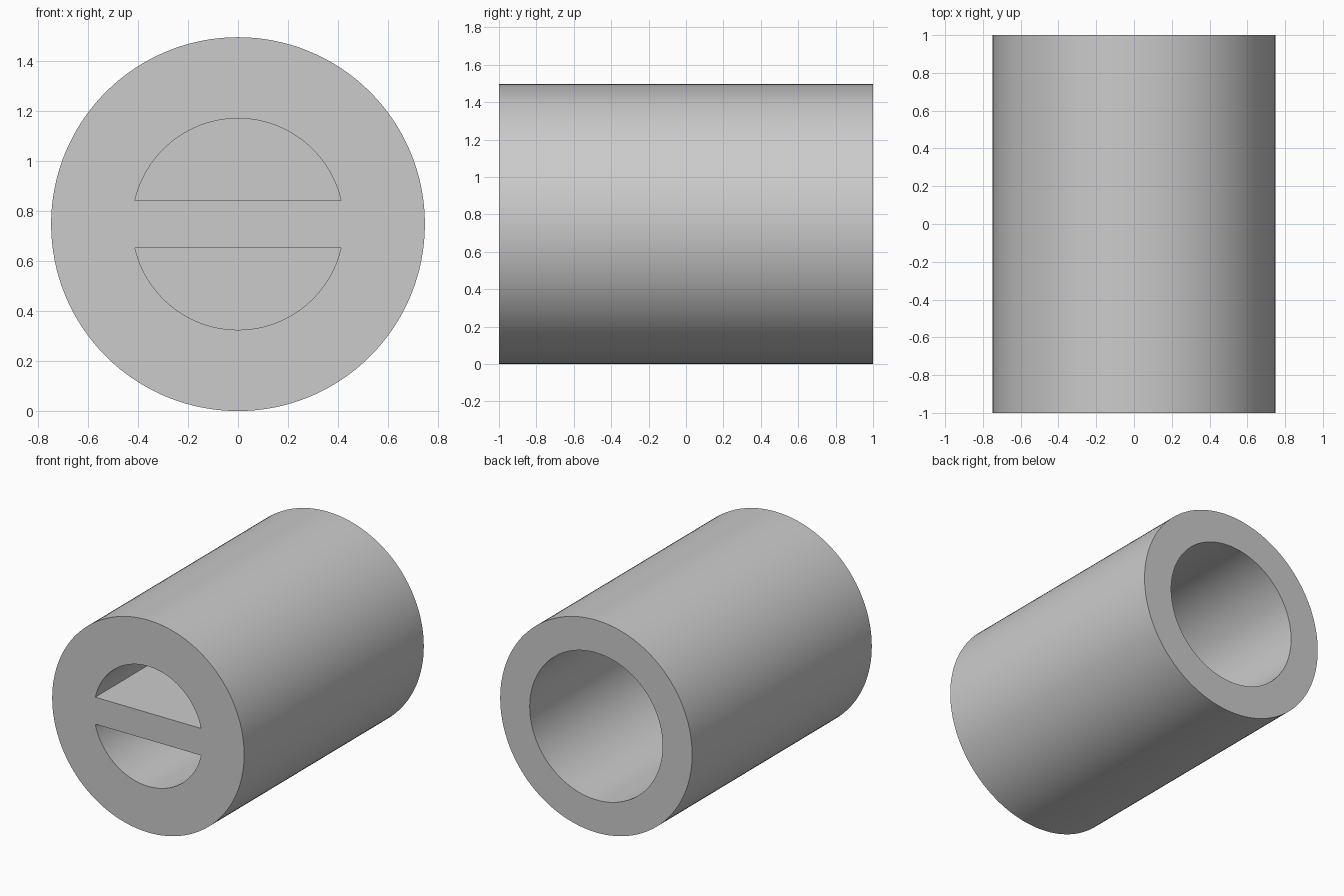
import bpy, bmesh, math
from mathutils import Vector

if "Cube" in bpy.data.objects:
    bpy.data.objects.remove(bpy.data.objects["Cube"], do_unlink=True)

RADIUS, HALF_LENGTH, CENTRE = 0.748, 1.0, 0.748
BORE_RADIUS, BORE_DEPTH = 0.518, 1.2
SLOT_RADIUS, SLOT_DEPTH, BAR_HALF = 0.423, 0.65, 0.095

grey = bpy.data.materials.new("plain grey")
grey.use_nodes = True
colour = (0.6, 0.6, 0.6, 1)
grey.diffuse_color = colour
grey.node_tree.nodes["Principled BSDF"].inputs["Base Color"].default_value = colour


def prism(name, outline, y0, y1):
    """Extrude an x-z outline from y0 to y1."""
    bm = bmesh.new()
    face = bm.faces.new([bm.verts.new((x, y0, CENTRE + z)) for x, z in outline])
    made = bmesh.ops.extrude_face_region(bm, geom=[face])["geom"]
    verts = [v for v in made if isinstance(v, bmesh.types.BMVert)]
    bmesh.ops.translate(bm, verts=verts, vec=Vector((0, y1 - y0, 0)))
    bmesh.ops.recalc_face_normals(bm, faces=bm.faces)
    mesh = bpy.data.meshes.new(name)
    bm.to_mesh(mesh)
    bm.free()
    mesh.materials.append(grey)
    obj = bpy.data.objects.new(name, mesh)
    bpy.context.collection.objects.link(obj)
    return obj


def arc(radius, start, end, count):
    angles = [start + (end - start) * i / count for i in range(count + 1)]
    return [(radius * math.cos(a), radius * math.sin(a)) for a in angles]


def circle(radius):
    return arc(radius, 0, math.tau, 128)[:-1]


# Solid cylinder lying front to back
body = prism("cylinder_body", circle(RADIUS), -HALF_LENGTH, HALF_LENGTH)

# Blind bore in the back, and two half-round pockets either side of the front bar
cutters = [prism("back_bore_cutter", circle(BORE_RADIUS),
                 HALF_LENGTH - BORE_DEPTH, HALF_LENGTH + 0.1)]
edge = math.asin(BAR_HALF / SLOT_RADIUS)
for name, turn in (("upper", 0), ("lower", math.pi)):
    outline = arc(SLOT_RADIUS, turn + edge, turn + math.pi - edge, 56)
    cutters.append(prism(name + "_slot_cutter", outline,
                         -HALF_LENGTH - 0.1, -HALF_LENGTH + SLOT_DEPTH))

bpy.ops.object.select_all(action="DESELECT")
body.select_set(True)
bpy.context.view_layer.objects.active = body
for cutter in cutters:
    cutter.hide_render = True
    cut = body.modifiers.new(cutter.name, "BOOLEAN")
    cut.operation, cut.solver, cut.object = "DIFFERENCE", "EXACT", cutter
    bpy.ops.object.modifier_apply(modifier=cut.name)
    bpy.data.objects.remove(cutter, do_unlink=True)

bpy.ops.object.shade_smooth_by_angle(angle=math.radians(30))
